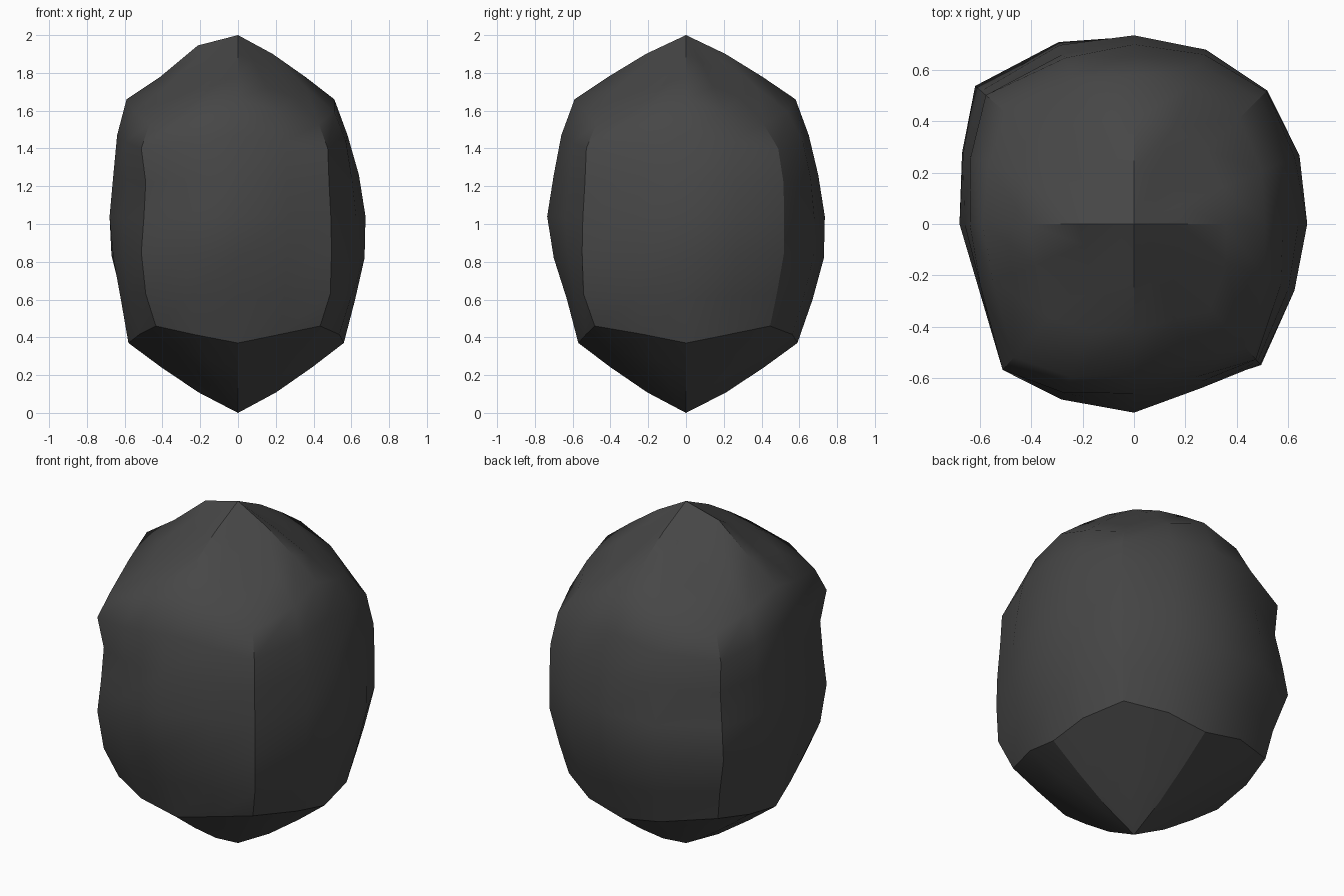
import bpy, bmesh
from math import cos, sin, pi, radians

if "Cube" in bpy.data.objects:
    bpy.data.objects.remove(bpy.data.objects["Cube"])

# Radii (bottom to top) of eight columns, counter-clockwise from +x: face middle, corner, ...
COLS = [
    [.56, .62, .67, .675, .64, .58, .51],
    [.63, .68, .735, .735, .73, .69, .58],
    [.59, .67, .73, .735, .70, .65, .58],
    [.70, .74, .82, .79, .75, .765, .66],
    [.58, .62, .66, .68, .66, .64, .59],
    [.65, .73, .765, .745, .73, .765, .70],
    [.57, .63, .70, .735, .70, .66, .59],
    [.65, .73, .74, .735, .72, .71, .64],
]
# Ring heights for face middles and for corners
Z_MID = [.37, .60, .82, 1.04, 1.26, 1.47, 1.66]
Z_COR = [.46, .63, .85, 1.03, 1.22, 1.40, 1.53]
# Bulge of the in-between columns, and twist of the corners in degrees
BULGE = [.99, 1.0, .99, .98, .92, 1.0, .94, .96]
TWIST = {6: 4, 10: 3, 14: -3}
# Lump beside the peak
LUMP = {6: .015, 7: .03, 8: .045, 9: .03, 10: .015}
N = 16
CAP = [.36, .70]


def column(i):
    """Return the list of (radius, height) for column i of 16."""
    a = i // 2
    if i % 2 == 0:
        return list(zip(COLS[a], Z_COR if a % 2 else Z_MID))
    b = (a + 1) % 8
    return [((p + q) / 2 * BULGE[a], (zm + zc) / 2)
            for p, q, zm, zc in zip(COLS[a], COLS[b], Z_MID, Z_COR)]


def full_column(i):
    """Add the sloping bottom and top cap points to a column."""
    body = column(i)
    r0, z0 = body[0]
    r1, z1 = body[-1]
    e = {0: 1.2, 2: 1.0}.get(i % 4, 1.09)   # keeps the cap facets flat
    low = [(r0 * f, z0 * f ** e) for f in CAP]
    high = [(r1 * f, 2 - (2 - z1) * f ** e) for f in reversed(CAP)]
    high[-1] = (high[-1][0], high[-1][1] + LUMP.get(i, 0))
    return low + body + high


# Rock body
bm = bmesh.new()
grid = []
for i in range(N):
    a = 2 * pi * i / N + radians(TWIST.get(i, 0))
    grid.append([bm.verts.new((r * cos(a), r * sin(a), z)) for r, z in full_column(i)])
bottom = bm.verts.new((0, 0, 0))
top = bm.verts.new((0, 0, 2))
rows = len(grid[0])
for i in range(N):
    p, q = grid[i], grid[(i + 1) % N]
    bm.faces.new((bottom, q[0], p[0]))
    for j in range(rows - 1):
        bm.faces.new((p[j], q[j], q[j + 1], p[j + 1]))
    bm.faces.new((p[-1], q[-1], top))
for f in bm.faces:
    f.smooth = True


def crease(u, v):
    bm.edges.get((u, v)).smooth = False


# Hard ridges: bottom rim, cap ridges along the axes, four upright corners
for i in range(N):
    crease(grid[i][2], grid[(i + 1) % N][2])
for i in range(0, N, 4):
    ridge = grid[i]
    crease(bottom, ridge[0])
    crease(ridge[0], ridge[1])
    crease(ridge[1], ridge[2])
    crease(top, ridge[-1])
    crease(ridge[-1], ridge[-2])
    corner = grid[i + 2]
    for j in range(2, 8):
        crease(corner[j], corner[j + 1])

mesh = bpy.data.meshes.new("rock")
bmesh.ops.recalc_face_normals(bm, faces=bm.faces[:])
bm.to_mesh(mesh)
bm.free()
rock = bpy.data.objects.new("rock", mesh)
bpy.context.collection.objects.link(rock)

# Dark stone
stone = bpy.data.materials.new("dark_stone")
stone.diffuse_color = (.062, .062, .062, 1)
stone.use_nodes = True
stone.node_tree.nodes["Principled BSDF"].inputs["Base Color"].default_value = stone.diffuse_color
mesh.materials.append(stone)
